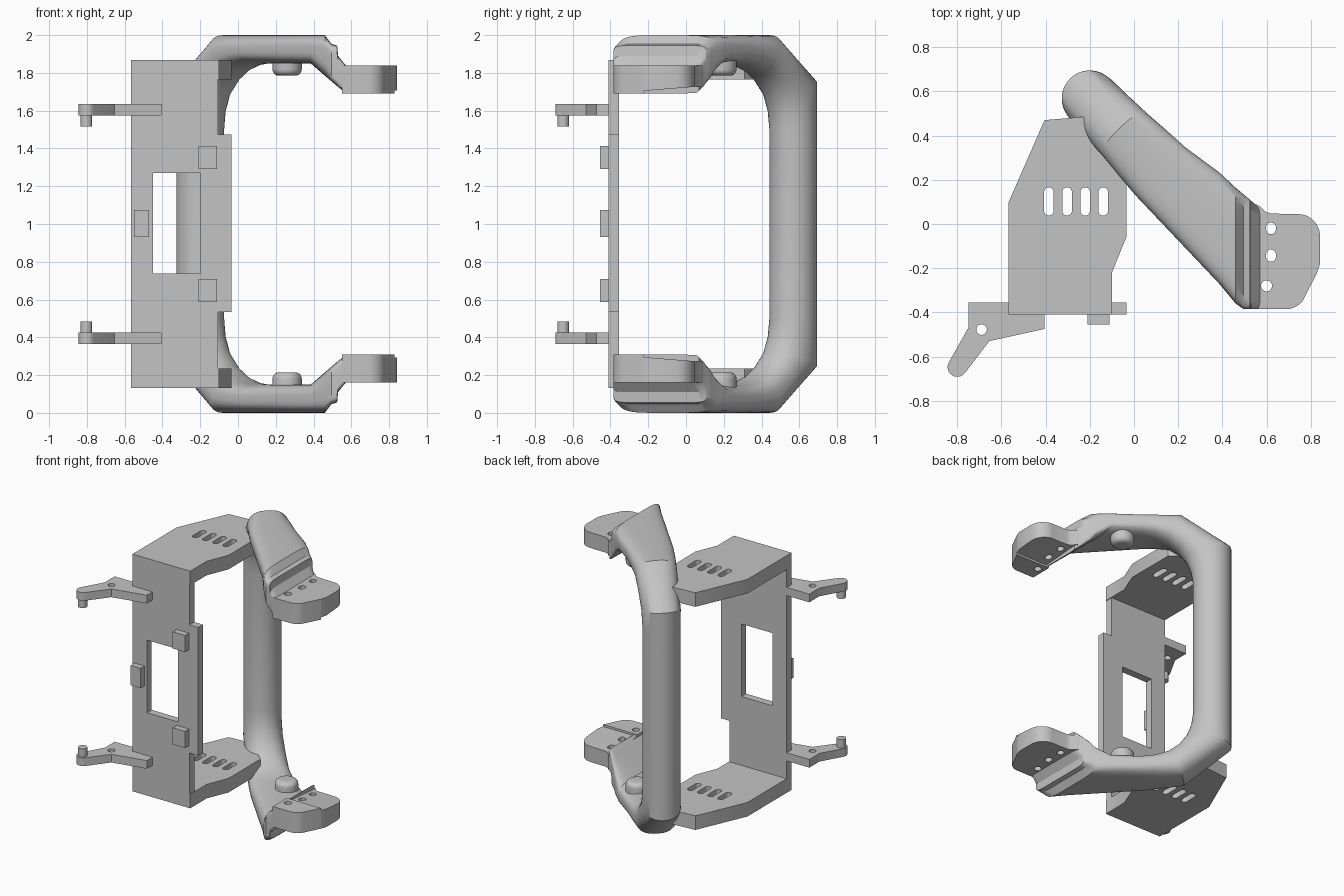
import bpy, bmesh
from math import sin, cos, pi, radians, copysign
from mathutils import Vector

cube = bpy.data.objects.get("Cube")
if cube:
    bpy.data.objects.remove(cube, do_unlink=True)

grey = bpy.data.materials.new("plain grey")
grey.use_nodes = True
GREY = (0.55, 0.55, 0.55, 1)
grey.diffuse_color = GREY
grey.node_tree.nodes["Principled BSDF"].inputs["Base Color"].default_value = GREY


def finish(name, bm, mirror=True):
    """Store the mesh about the mid height and mirror it top to bottom."""
    bmesh.ops.translate(bm, verts=bm.verts, vec=(0, 0, -1))
    bmesh.ops.recalc_face_normals(bm, faces=bm.faces)
    mesh = bpy.data.meshes.new(name)
    bm.to_mesh(mesh)
    bm.free()
    mesh.materials.clear()
    mesh.materials.append(grey)
    for p in mesh.polygons:
        p.use_smooth = True
        p.material_index = 0
    mesh.set_sharp_from_angle(angle=radians(32))
    obj = bpy.data.objects.new(name, mesh)
    obj.location.z = 1
    bpy.context.collection.objects.link(obj)
    if mirror:
        mod = obj.modifiers.new("top and bottom", "MIRROR")
        mod.use_axis = (False, False, True)
        mod.merge_threshold = 0.0005
    return obj


def prism(name, loops, low, high, upright=False, mirror=True, shape=None):
    """Extrude an outline (first loop) with holes (other loops)."""
    curve = bpy.data.curves.new(name + " outline", "CURVE")
    curve.dimensions = "2D"
    curve.fill_mode = "BOTH"
    curve.extrude = (high - low) / 2
    for loop in loops:
        spline = curve.splines.new("POLY")
        spline.points.add(len(loop) - 1)
        for pt, (u, v) in zip(spline.points, loop):
            pt.co = (u, v, 0, 1)
        spline.use_cyclic_u = True
    temp = bpy.data.objects.new(name + " outline", curve)
    bpy.context.collection.objects.link(temp)
    mesh = bpy.data.meshes.new_from_object(
        temp.evaluated_get(bpy.context.evaluated_depsgraph_get()))
    bpy.data.objects.remove(temp, do_unlink=True)
    bm = bmesh.new()
    bm.from_mesh(mesh)
    bpy.data.meshes.remove(mesh)
    bmesh.ops.remove_doubles(bm, verts=bm.verts, dist=0.0002)
    for v in bm.verts:
        u, w, h = v.co.x, v.co.y, v.co.z + (low + high) / 2
        v.co = (u, h, w) if upright else (u, w, h)
        if shape:
            shape(v.co)
    return finish(name, bm, mirror)


def rect(x0, x1, y0, y1):
    return [(x0, y0), (x1, y0), (x1, y1), (x0, y1)]


def slot(x, y, r, half=0, n=20):
    """Round hole, or a rounded slot when half is given."""
    return [(x + r * cos(2 * pi * (i + 0.5) / n),
             y + r * sin(2 * pi * (i + 0.5) / n) + (half if i < n / 2 else -half))
            for i in range(n)]


def arc(x, y, r, start, end, n=8):
    return [(x + r * cos(radians(start + (end - start) * i / n)),
             y + r * sin(radians(start + (end - start) * i / n))) for i in range(n + 1)]


# Front plate with its window and wider middle
edge = [(-0.105, 0.14), (-0.105, 0.535), (-0.035, 0.535)]
plate = [(-0.567, 0.14)] + edge + [(x, 2.008 - z) for x, z in reversed(edge)] + [(-0.567, 1.868)]
prism("front_plate", [plate, rect(-0.45, -0.2, 0.738, 1.27)], -0.41, -0.355, True, False)

# Top and bottom flanges with four slots
flange = [(-0.567, -0.41), (-0.567, 0.1), (-0.405, 0.47), (-0.23, 0.485),
          (-0.035, 0.31), (-0.035, -0.06), (-0.1, -0.22), (-0.1, -0.41)]
slots = [slot(-0.385 + 0.082 * i, 0.102, 0.022, 0.042) for i in range(4)]
prism("flanges", [flange] + slots, 1.765, 1.868)

# Small raised pads on the front plate
prism("corner_front_pads", [rect(-0.21, -0.11, 1.29, 1.412)], -0.455, -0.4, True)
prism("middle_front_pad", [rect(-0.55, -0.47, 0.93, 1.075)], -0.455, -0.4, True, False)

# Side clips with hole and pin
clip = [(-0.405, -0.475), (-0.405, -0.355), (-0.75, -0.355), (-0.75, -0.47)]
clip += arc(-0.8, -0.648, 0.044, 150, 325) + [(-0.655, -0.53)]
prism("side_clips", [clip, slot(-0.69, -0.478, 0.024)], 1.575, 1.635)
prism("clip_pins", [slot(-0.803, -0.65, 0.031)], 1.515, 1.58)

# Handle: rounded sections lofted from the post, round the bend, to the stepped arm end
START = Vector((-0.2, 0.568, 0))
ALONG = Vector((0.696, -0.718, 0))
ACROSS = Vector((0.718, 0.696, 0))
UP = Vector((0, 0, 1))
sections = []
# outer distance and height, inner distance and height, half width, squareness
for so, zo, si, zi, w, n in [
        (-0.127, 1.0, 0.127, 1.0, 0.127, 2),
        (-0.127, 1.5, 0.127, 1.5, 0.127, 2),
        (-0.127, 1.63, 0.14, 1.59, 0.127, 2),
        (-0.127, 1.76, 0.172, 1.675, 0.13, 2.1),
        (0.03, 1.88, 0.225, 1.75, 0.134, 2.2),
        (0.19, 2.0, 0.294, 1.803, 0.14, 2.5),
        (0.34, 2.0, 0.37, 1.836, 0.15, 2.7),
        (0.46, 2.0, 0.46, 1.85, 0.157, 3)]:
    outer, inner = START + ALONG * so + UP * zo, START + ALONG * si + UP * zi
    sections.append(((outer + inner) / 2, ACROSS * w, (outer - inner) / 2, n))
# x, y range, z range, squareness
for x, y0, y1, z0, z1, n in [
        (0.385, -0.27, 0.235, 1.85, 2.0, 3.5),
        (0.46, -0.36, 0.165, 1.785, 2.0, 4.5),
        (0.495, -0.385, 0.135, 1.755, 1.953, 8),
        (0.525, -0.385, 0.11, 1.73, 1.945, 10),
        (0.53, -0.385, 0.105, 1.725, 1.89, 10),
        (0.572, -0.385, 0.07, 1.692, 1.838, 12)]:
    sections.append((Vector((x, (y0 + y1) / 2, (z0 + z1) / 2)),
                     Vector((0, (y1 - y0) / 2, 0)), UP * (z1 - z0) / 2, n))


def power(value, n):
    return copysign(abs(value) ** (2 / n), value)


bm = bmesh.new()
SIDES = 40
rings = []
for centre, wide, tall, n in sections:
    angles = [2 * pi * (i + 0.5) / SIDES for i in range(SIDES)]
    rings.append([bm.verts.new(centre + wide * power(cos(a), n) + tall * power(sin(a), n))
                  for a in angles])
for a, b in zip(rings, rings[1:]):
    for i in range(SIDES):
        j = (i + 1) % SIDES
        bm.faces.new((a[i], a[j], b[j], b[i]))
bm.faces.new(rings[-1])
finish("handle", bm)

# Mounting pads at the arm ends, the rear part slightly thinner on its inner face
SPLIT = -0.222
front = [(0.55, SPLIT), (0.55, -0.385)] + arc(0.69, -0.295, 0.09, 270, 330) + [(0.828, SPLIT)]
rear = [(0.55, SPLIT), (0.828, SPLIT), (0.842, -0.18)] + arc(0.742, -0.055, 0.1, 0, 90)
rear += [(0.62, 0.047), (0.595, 0.055), (0.57, 0.08), (0.55, 0.09)]


def slope(co):
    if co.z < 1.75:
        co.z += 0.08 * (co.y - SPLIT)


prism("mount_pads_front", [front, slot(0.6, -0.28, 0.025)], 1.69, 1.84)
prism("mount_pads_rear", [rear, slot(0.62, -0.02, 0.022, 0.004),
                          slot(0.62, -0.143, 0.022, 0.006)], 1.705, 1.84, shape=slope)

# Rounded knobs on the inner side of the arms
bm = bmesh.new()
bmesh.ops.create_cone(bm, cap_ends=True, segments=32, radius1=0.078, radius2=0.078, depth=0.1)
rim = [e for e in bm.edges if all(v.co.z < 0 for v in e.verts)]
bmesh.ops.bevel(bm, geom=rim, offset=0.035, segments=5, profile=0.5, affect="EDGES")
bmesh.ops.translate(bm, verts=bm.verts, vec=(0.26, 0.19, 1.835))
finish("knobs", bm)
